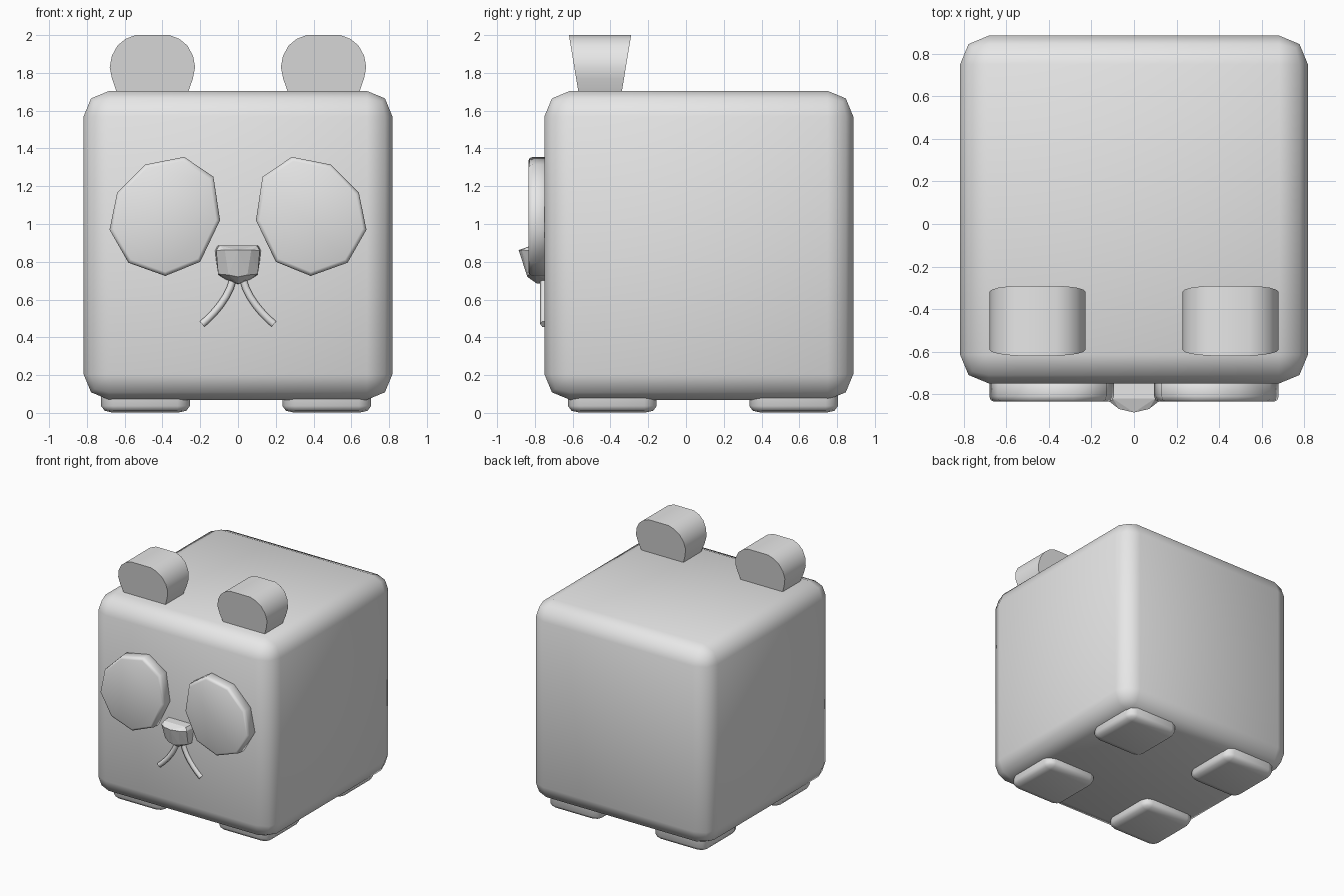
import bpy, bmesh
from mathutils import Vector

cube = bpy.data.objects.get("Cube")
if cube:
    bpy.data.objects.remove(cube, do_unlink=True)

grey = bpy.data.materials.new("light_grey")
grey.use_nodes = True
grey.diffuse_color = (0.8, 0.8, 0.8, 1)
grey.node_tree.nodes["Principled BSDF"].inputs["Base Color"].default_value = (0.8, 0.8, 0.8, 1)


def finish(name, bm, smooth=True):
    bmesh.ops.recalc_face_normals(bm, faces=bm.faces)
    for f in bm.faces:
        f.smooth = smooth
    mesh = bpy.data.meshes.new(name)
    bm.to_mesh(mesh)
    bm.free()
    mesh.materials.append(grey)
    obj = bpy.data.objects.new(name, mesh)
    bpy.context.collection.objects.link(obj)
    return obj


def sharpen(obj, angle):
    bpy.ops.object.select_all(action="DESELECT")
    obj.select_set(True)
    bpy.context.view_layer.objects.active = obj
    bpy.ops.object.shade_smooth_by_angle(angle=angle)


def rounded_box(name, centre, size, bevel, stretch=1):
    """Bevelled cube, squashed vertically by stretch."""
    bm = bmesh.new()
    bmesh.ops.create_cube(bm, size=size)
    bmesh.ops.bevel(bm, geom=bm.edges[:], offset=bevel, segments=2,
                    profile=0.5, affect="EDGES")
    for v in bm.verts:
        v.co = Vector((v.co.x, v.co.y, v.co.z * stretch)) + Vector(centre)
    return finish(name, bm)


def loft(name, rings):
    """Capped skin through rings with equal point counts."""
    bm = bmesh.new()
    loops = [[bm.verts.new(p) for p in ring] for ring in rings]
    n = len(loops[0])
    for a, b in zip(loops, loops[1:]):
        for i in range(n):
            j = (i + 1) % n
            bm.faces.new((a[i], a[j], b[j], b[i]))
    bm.faces.new(loops[0])
    bm.faces.new(loops[-1])
    return finish(name, bm)


# Body
rounded_box("body", (0, 0.068, 0.887), 1.635, 0.135)

# Feet
for x, side in ((0.47, "left"), (-0.49, "right")):
    for y, end in ((-0.39, "front"), (0.57, "back")):
        rounded_box(f"{end}_{side}_foot", (x, y, 0.13), 0.47, 0.065, 0.55)

# Half outline of an ear, and the left eye outline
ear_half = [(0.175, 1.66), (0.19, 1.7), (0.214, 1.77), (0.226, 1.83), (0.215, 1.89),
            (0.185, 1.945), (0.142, 1.98), (0.09, 2.0)]
eye = [(0.285, 1.355), (0.49, 1.315), (0.64, 1.165), (0.68, 0.97), (0.58, 0.795),
       (0.385, 0.725), (0.2, 0.8), (0.095, 1.02), (0.13, 1.25)]
eye_mid = Vector((0.39, 1.04))

for s, side in ((1, "left"), (-1, "right")):
    # Ear, thicker towards its top
    outline = ear_half + [(-x, z) for x, z in reversed(ear_half)]
    rings = [[(s * 0.453 + x, -0.455 + d * (0.115 + 0.165 * (z - 1.7)), z)
              for x, z in outline] for d in (-1, 1)]
    sharpen(loft(f"{side}_ear", rings), 0.7)

    # Eye disc with a softened front rim
    rings = []
    for y, k in ((-0.7, 1), (-0.81, 1), (-0.828, 0.98), (-0.835, 0.93)):
        pts = [eye_mid + (Vector(p) - eye_mid) * k for p in eye]
        rings.append([(s * p.x, y, p.y) for p in pts])
    loft(f"{side}_eye", rings)

    # Whisker-like mouth line
    curve = bpy.data.curves.new(f"{side}_mouth", "CURVE")
    curve.dimensions = "3D"
    curve.bevel_depth = 0.022
    curve.bevel_resolution = 1
    curve.use_fill_caps = True
    curve.resolution_u = 6
    spline = curve.splines.new("BEZIER")
    spline.bezier_points.add(1)
    path = [((0.025, 0.71), (0.01, 0.77), (0.05, 0.61)),
            ((0.19, 0.47), (0.12, 0.53), (0.25, 0.42))]
    for bp, (co, left, right) in zip(spline.bezier_points, path):
        bp.co, bp.handle_left, bp.handle_right = [
            (s * p[0], -0.75, p[1]) for p in (co, left, right)]
    curve.materials.append(grey)
    bpy.context.collection.objects.link(bpy.data.objects.new(f"{side}_mouth", curve))

# Faceted nose
half = [(0.11, -0.72, 0.885), (0.1, -0.82, 0.885), (0.123, -0.72, 0.86),
        (0.115, -0.835, 0.86), (0.07, -0.87, 0.862), (0, -0.886, 0.862),
        (0.105, -0.8, 0.735), (0.105, -0.72, 0.73), (0.05, -0.835, 0.73),
        (0.05, -0.72, 0.695), (0, -0.84, 0.72), (0, -0.72, 0.68), (0, -0.79, 0.685)]
bm = bmesh.new()
for x, y, z in half:
    for s in (1, -1) if x else (1,):
        bm.verts.new((s * x, y, z))
bmesh.ops.convex_hull(bm, input=bm.verts)
bmesh.ops.dissolve_limit(bm, angle_limit=0.05, verts=bm.verts, edges=bm.edges)
finish("nose", bm, smooth=False)
